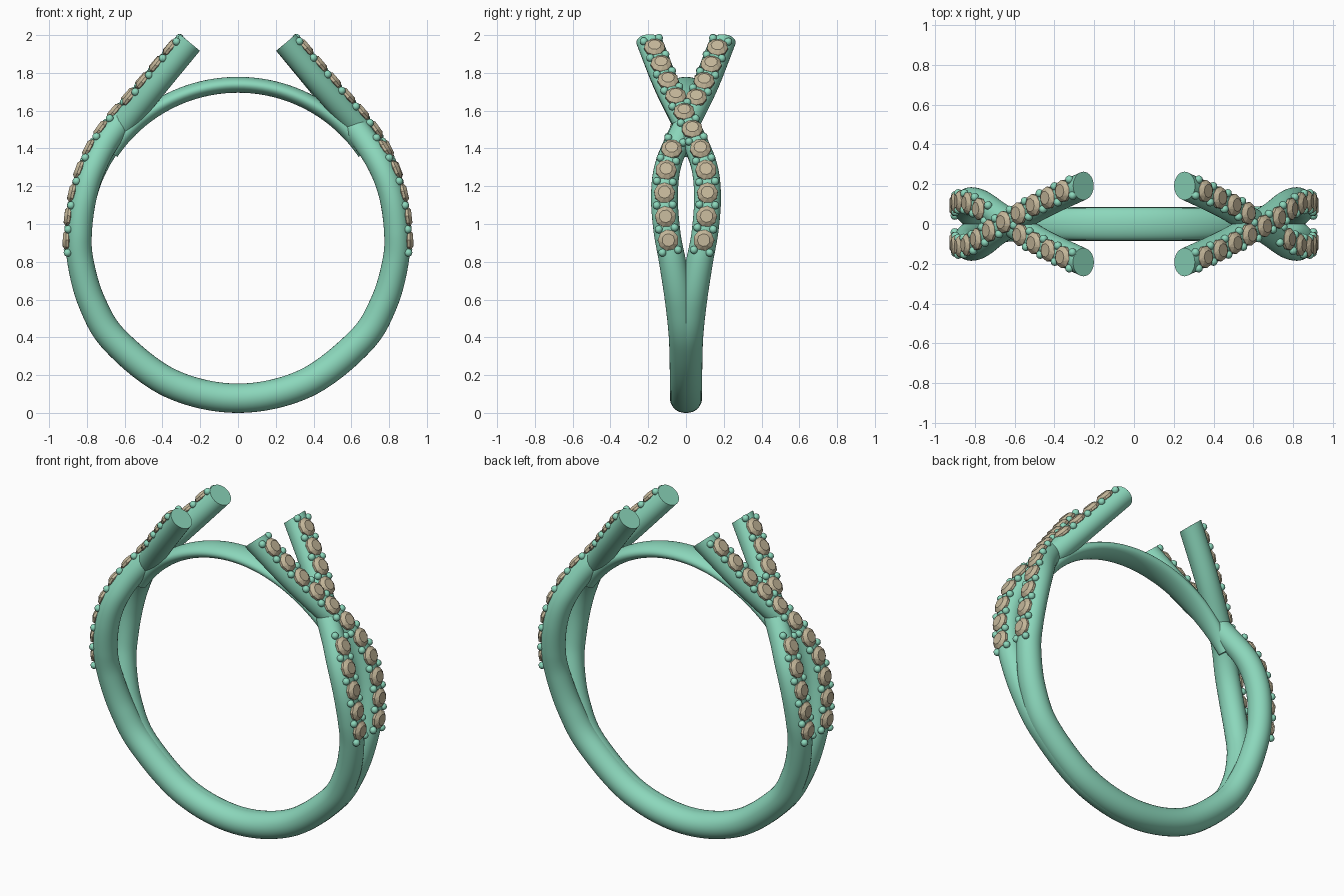
import bpy, bmesh, math
from mathutils import Vector, Matrix

if "Cube" in bpy.data.objects:
    bpy.data.objects.remove(bpy.data.objects["Cube"])

CZ = 0.925            # height of the finger-hole centre
Y = Vector((0, 1, 0))
TURN = Matrix.Rotation(math.pi, 4, 'Z')


def material(name, col):
    m = bpy.data.materials.new(name)
    m.diffuse_color = (*col, 1)
    m.use_nodes = True
    m.node_tree.nodes["Principled BSDF"].inputs["Base Color"].default_value = m.diffuse_color
    return m


METAL = material("green_metal", (0.26, 0.68, 0.50))
GEM = material("tan_gem", (0.55, 0.47, 0.32))


def polar(a, r, y):
    a = math.radians(a)       # angle measured from the bottom of the ring
    return Vector((r * math.sin(a), y, CZ - r * math.cos(a)))


def spline(pts, n=10):
    """Catmull-Rom through points of any dimension (last point included)."""
    p = [2 * pts[0] - pts[1]] + pts + [2 * pts[-1] - pts[-2]]
    out = []
    for i in range(1, len(p) - 2):
        a, b, c, d = p[i - 1:i + 3]
        for k in range(n):
            t = k / n
            out.append(0.5 * (2 * b + (c - a) * t + (2 * a - 5 * b + 4 * c - d) * t * t
                              + (3 * b - a - 3 * c + d) * t ** 3))
    return out + [pts[-1]]


def frame(path, i):
    t = (path[min(i + 1, len(path) - 1)] - path[max(i - 1, 0)]).normalized()
    return t, Vector((t.z, 0, -t.x)).normalized()


def finish(bm, name, mat, smooth=True):
    bmesh.ops.recalc_face_normals(bm, faces=bm.faces)
    me = bpy.data.meshes.new(name)
    bm.to_mesh(me)
    bm.free()
    me.materials.append(mat)
    ob = bpy.data.objects.new(name, me)
    bpy.context.collection.objects.link(ob)
    if smooth:
        bpy.ops.object.select_all(action='DESELECT')
        ob.select_set(True)
        bpy.context.view_layer.objects.active = ob
        bpy.ops.object.shade_smooth_by_angle(angle=math.radians(40))
    return ob


def sweep(name, path, radii, matrix=Matrix(), segs=32):
    """Capped elliptical tube; radii gives (outward, sideways) per point."""
    bm = bmesh.new()
    rings = []
    for i, p in enumerate(path):
        _, out = frame(path, i)
        rn, ry = radii(i)
        rings.append([bm.verts.new(matrix @ (p + out * rn * math.cos(u) + Y * ry * math.sin(u)))
                      for u in (2 * math.pi * k / segs for k in range(segs))])
    for a, b in zip(rings, rings[1:]):
        for k in range(segs):
            j = (k + 1) % segs
            bm.faces.new((a[k], a[j], b[j], b[k]))
    bm.faces.new(rings[0])
    bm.faces.new(rings[-1])
    return finish(bm, name, METAL)


# Strand centre lines: (angle, radius, y); the under strand dips at the crossing
lower = [(0, .8475, .006), (25, .8475, .006), (50, .847, .012), (66, .845, .035),
         (81, .843, .07), (92, .842, .1), (105, .845, .114)]
upper = [(117, .855, .095), (130, .868, .025), (150, .9185, -.095), (166.2, 1.066, -.192)]
dip = [(117, .848, .095), (130, .85, .025), (150, .912, -.095), (166.2, 1.066, -.192)]
over = [polar(*p) for p in lower + upper]
under = [polar(*p) for p in lower + dip]
ctrl = [Vector((-p.x, p.y, p.z)) for p in reversed(under[1:])] + over
path = spline(ctrl)


def strand_radii(i):
    f = min(1, max(0, (path[i].z - 0.3) / 0.6))
    return .0775 - .0095 * f, .079 - .008 * f


# Two interlaced strands, one the half-turn of the other
sweep("strand_a", path, strand_radii)
sweep("strand_b", path, strand_radii, TURN)

# Flattened bar closing the ring under the open top
bar = [polar(124 + 112 * k / 48, .812, 0) for k in range(49)]
sweep("top_bar", bar, lambda i: (.042, .083 - .043 * abs(i / 24 - 1) ** 3))

# Stone template: table, girdle and pavilion point
stone = bmesh.new()
for r, h, off in ((.034, .023, .5), (.056, .006, 0), (.056, -.008, 0), (.0, -.04, 0)):
    for k in range(9 if r else 1):
        u = 2 * math.pi * (k + off) / 9
        stone.verts.new((r * math.cos(u), r * math.sin(u), h))
bmesh.ops.convex_hull(stone, input=stone.verts)
stone_mesh = bpy.data.meshes.new("stone_template")
stone.to_mesh(stone_mesh)
stone.free()

stones, beads = bmesh.new(), bmesh.new()


def place(pts, skip, flip):
    """Set 11 stones with bead pairs between them along one strand arm."""
    line = spline(pts, 40)
    line = line[next(i for i, p in enumerate(line) if p.z > 0.91):]
    dist = [0]
    for a, b in zip(line, line[1:]):
        dist.append(dist[-1] + (b - a).length)
    step = (dist[-1] - 0.09) / 10
    mirror = Matrix.Scale(-1, 4, (1, 0, 0)) if flip else Matrix()
    for h in range(-1, 22):                     # even = stone, odd = bead pair
        if skip[0] <= h <= skip[1]:
            continue
        s = h * step / 2
        i = min(range(len(dist)), key=lambda k: abs(dist[k] - s))
        t, out = frame(line, i)
        side = out.cross(t)
        p = line[i] + t * (s - dist[i])
        for turn in (Matrix(), TURN):
            m = turn @ mirror
            if h % 2 == 0:
                rot = Matrix((t, side, out)).transposed().to_4x4()
                n = len(stones.verts)
                stones.from_mesh(stone_mesh)
                stones.verts.ensure_lookup_table()
                bmesh.ops.transform(stones, verts=stones.verts[n:],
                                    matrix=m @ Matrix.Translation(p + out * .062) @ rot)
            else:
                for sg in (-1, 1):
                    c = m @ (p + out * .058 + side * sg * .042)
                    bmesh.ops.create_uvsphere(beads, u_segments=12, v_segments=8, radius=.021,
                                              matrix=Matrix.Translation(c))


place(over, (99, 99), False)
place(under, (10, 13), True)
finish(stones, "stones", GEM, False)
finish(beads, "setting_beads", METAL)
bpy.data.meshes.remove(stone_mesh)
